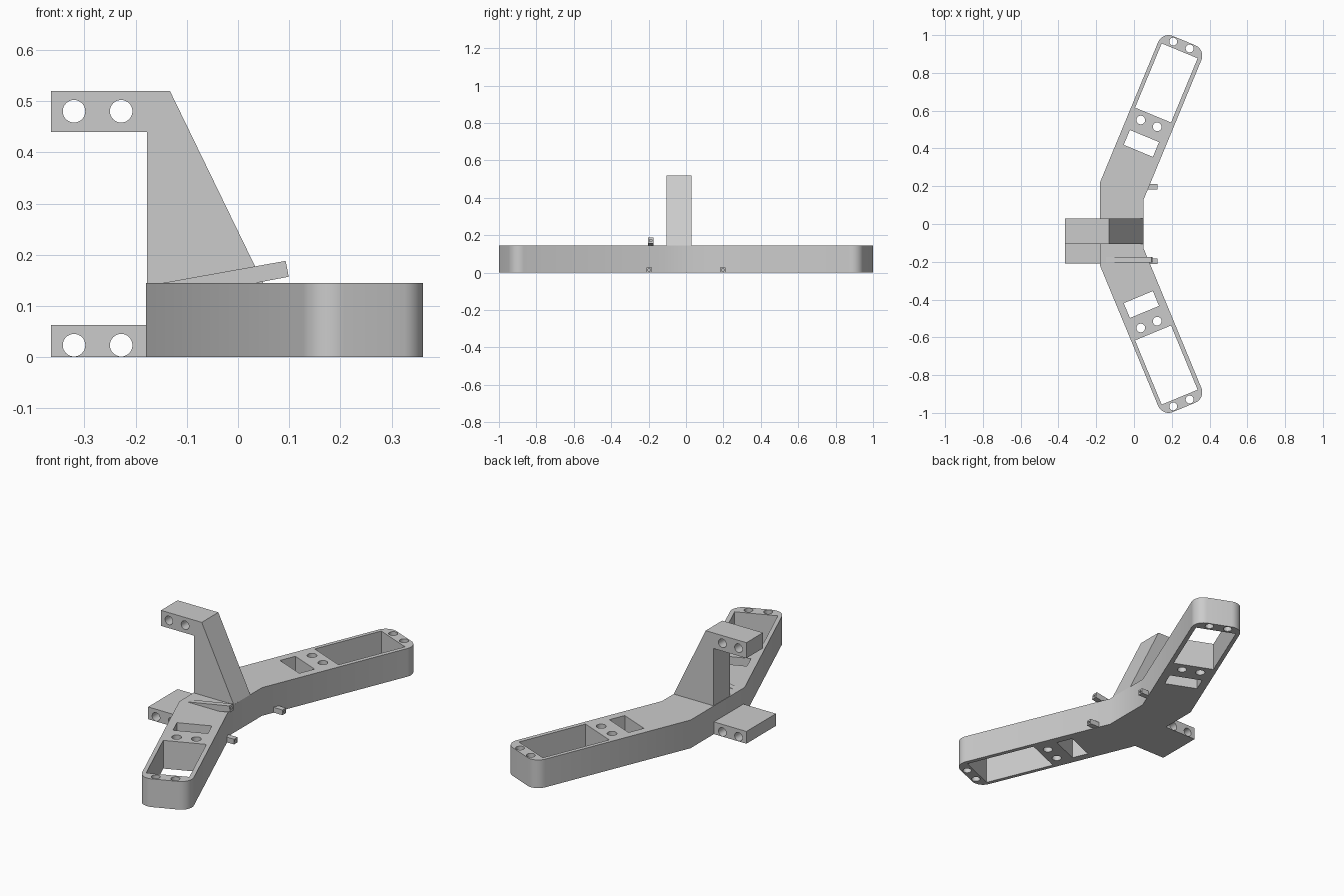
import bpy, bmesh, math
from mathutils import Vector

cube = bpy.data.objects.get("Cube")
if cube:
    bpy.data.objects.remove(cube, do_unlink=True)

grey = bpy.data.materials.new("plain_grey")
grey.use_nodes = True
grey.diffuse_color = (0.6, 0.6, 0.6, 1)
grey.node_tree.nodes["Principled BSDF"].inputs["Base Color"].default_value = (0.6, 0.6, 0.6, 1)

WIDTH, LENGTH, HEIGHT, FILLET = 0.248, 0.864, 0.145, 0.06
TILT = math.radians(22.5)


def arm(u, t, side=1):
    """Point on an arm: u across from the rear edge, t along its length."""
    x = -0.18 + u * math.cos(TILT) + t * math.sin(TILT)
    y = 0.22 - u * math.sin(TILT) + t * math.cos(TILT)
    return (x, side * y)


def arc(cx, cy, r, start, end, n):
    angles = [math.radians(start + (end - start) * i / n) for i in range(n + 1)]
    return [(cx + r * math.cos(a), cy + r * math.sin(a)) for a in angles]


def add_prism(bm, points, axis, low, high):
    """Extrude a flat outline along z or y."""
    def place(p, h):
        return (p[0], p[1], h) if axis == "z" else (p[0], h, p[1])
    face = bm.faces.new([bm.verts.new(place(p, low)) for p in points])
    ext = bmesh.ops.extrude_face_region(bm, geom=[face])
    verts = [g for g in ext["geom"] if isinstance(g, bmesh.types.BMVert)]
    bmesh.ops.translate(bm, verts=verts, vec=Vector(place((0, 0), high - low)))


def make(name, prisms):
    bm = bmesh.new()
    for prism in prisms:
        add_prism(bm, *prism)
    bmesh.ops.recalc_face_normals(bm, faces=bm.faces[:])
    mesh = bpy.data.meshes.new(name)
    bm.to_mesh(mesh)
    bm.free()
    mesh.materials.append(grey)
    obj = bpy.data.objects.new(name, mesh)
    bpy.context.collection.objects.link(obj)
    return obj


def finish(obj, cutters=()):
    """Cut the openings, then smooth the gentle bends."""
    bpy.ops.object.select_all(action="DESELECT")
    obj.select_set(True)
    bpy.context.view_layer.objects.active = obj
    if cutters:
        cutter = make("cutter", cutters)
        cutter.hide_render = True
        mod = obj.modifiers.new("openings", "BOOLEAN")
        mod.operation, mod.solver, mod.object = "DIFFERENCE", "EXACT", cutter
        bpy.ops.object.modifier_apply(modifier=mod.name)
        bpy.data.objects.remove(cutter, do_unlink=True)
    bpy.ops.object.shade_smooth_by_angle(angle=math.radians(30))


def rect(a0, a1, b0, b1):
    return [(a0, b0), (a1, b0), (a1, b1), (a0, b1)]


# Swept body with two mirrored arms
half = [(0, 0)]
half += arc(FILLET, LENGTH - FILLET, FILLET, 180, 90, 10)
half += arc(WIDTH - FILLET, LENGTH - FILLET, FILLET, 90, 0, 10)
half += [(WIDTH, 0)]
outline = [arm(u, t) for u, t in half] + [arm(u, t, -1) for u, t in reversed(half)]
body = make("body", [(outline, "z", 0, HEIGHT)])

# Windows and screw holes through both arms
shapes = [rect(0.02, 0.226, 0.437, 0.805), rect(0.04, 0.207, 0.232, 0.317)]
for t, r in ((0.388, 0.023), (0.837, 0.021)):
    for u in (0.073, 0.167):
        shapes.append(arc(u, t, r, 0, 348.75, 31))
openings = [([arm(u, t, side) for u, t in shape], "z", -0.1, HEIGHT + 0.1)
            for side in (1, -1) for shape in shapes]
finish(body, openings)


# Upper and lower mounts, each with two cross holes
def cross_holes(z):
    return [(arc(x, z, 0.022, 0, 348.75, 31), "y", -0.4, 0.2) for x in (-0.32, -0.228)]


tower_profile = [(-0.178, HEIGHT), (0.049, HEIGHT), (-0.133, 0.52),
                 (-0.365, 0.52), (-0.365, 0.44), (-0.178, 0.44)]
tower = make("tower", [(tower_profile, "y", -0.105, 0.03)])
finish(tower, cross_holes(0.48))

lower_mount = make("lower_mount", [(rect(-0.365, -0.178, 0, 0.063), "y", -0.21, 0.03)])
finish(lower_mount, cross_holes(0.0235))

# Small hollow pegs on the inner edge
for side, label in ((1, "back"), (-1, "front")):
    y = side * 0.197
    peg = make(label + "_peg", [(rect(0.05, 0.125, 0.001, 0.028), "y", y - 0.014, y + 0.014)])
    finish(peg, [(rect(0.095, 0.2, 0.009, 0.02), "y", y - 0.006, y + 0.006)])

# Sloping bar on the front arm
bar_profile = [(-0.147, HEIGHT), (0.035, HEIGHT), (0.099, 0.157), (0.093, 0.188)]
bar = make("sloping_bar", [(bar_profile, "y", -0.204, -0.174)])
finish(bar, [(rect(0.07, 0.2, 0.166, 0.178), "y", -0.195, -0.183)])
